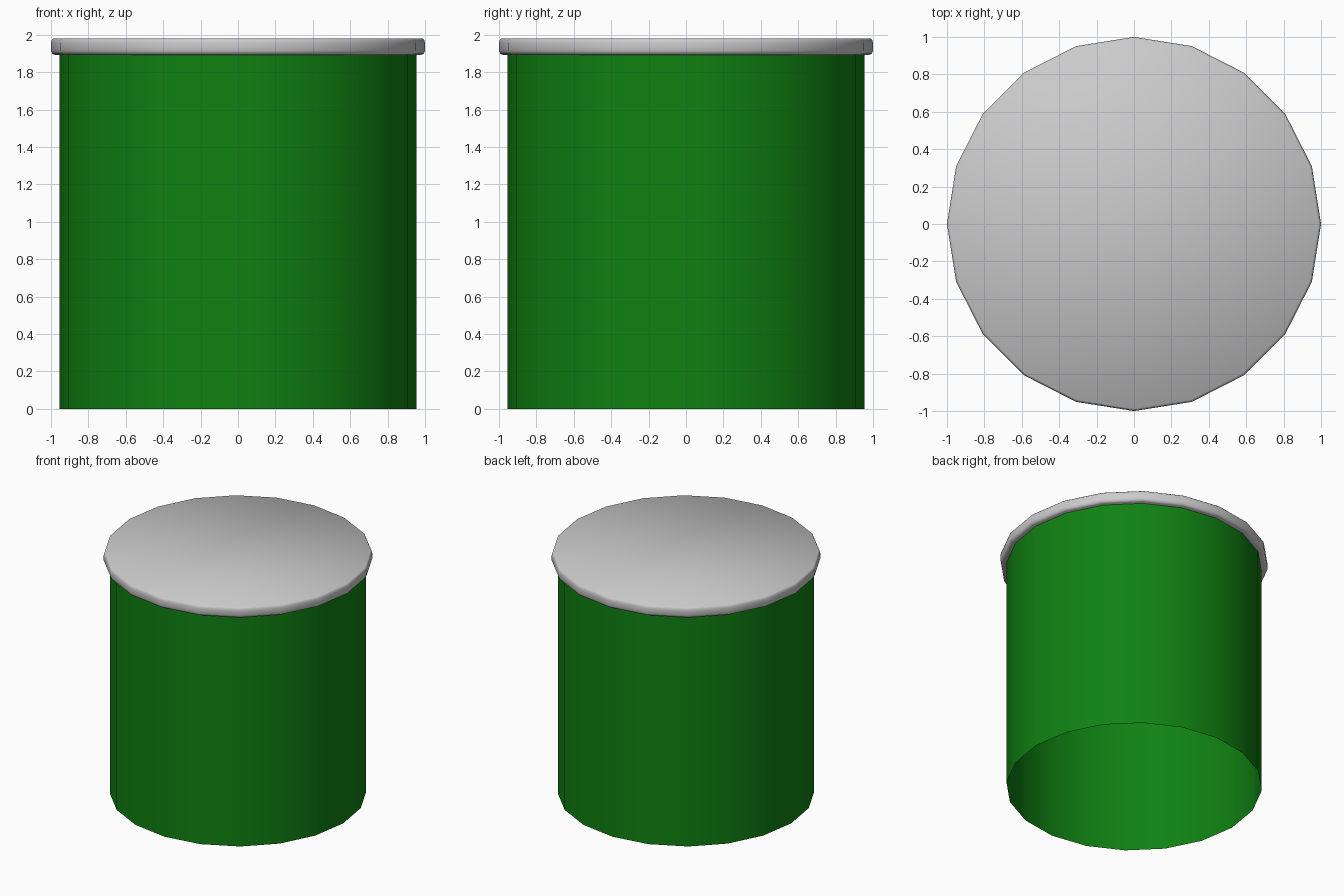
import bpy, bmesh, math

if "Cube" in bpy.data.objects:
    bpy.data.objects.remove(bpy.data.objects["Cube"])

SIDES = 20


def lathe(name, profile, color=None, cap_ends=False):
    """Spin an (r, z) profile into a 20-sided shell, optionally capped."""
    bm = bmesh.new()
    rings = [[bm.verts.new((r * math.cos(2 * math.pi * i / SIDES),
                            r * math.sin(2 * math.pi * i / SIDES), z))
              for i in range(SIDES)] for r, z in profile]
    for low, high in zip(rings, rings[1:]):
        for i in range(SIDES):
            j = (i + 1) % SIDES
            bm.faces.new((low[i], low[j], high[j], high[i]))
    if cap_ends:
        bm.faces.new(rings[0][::-1])
        bm.faces.new(rings[-1])
    mesh = bpy.data.meshes.new(name)
    bm.to_mesh(mesh)
    bm.free()
    obj = bpy.data.objects.new(name, mesh)
    bpy.context.collection.objects.link(obj)
    if color:
        mat = bpy.data.materials.new(name + "_paint")
        mat.diffuse_color = color
        mat.use_nodes = True
        mat.node_tree.nodes["Principled BSDF"].inputs["Base Color"].default_value = mat.diffuse_color
        mesh.materials.append(mat)
    bpy.ops.object.select_all(action='DESELECT')
    obj.select_set(True)
    bpy.context.view_layer.objects.active = obj
    bpy.ops.object.shade_smooth_by_angle(angle=math.radians(50))
    return obj


# Thin green wall, open at the bottom
lathe("container_wall", [(0.955, 0), (0.955, 1.9)], (0.005, 0.22, 0.006, 1))

# Grey lid with softened rim
lathe("lid", [(0.98, 1.893), (0.993, 1.9), (1.0, 1.915),
              (1.0, 1.957), (0.996, 1.972), (0.988, 1.98)], cap_ends=True)
